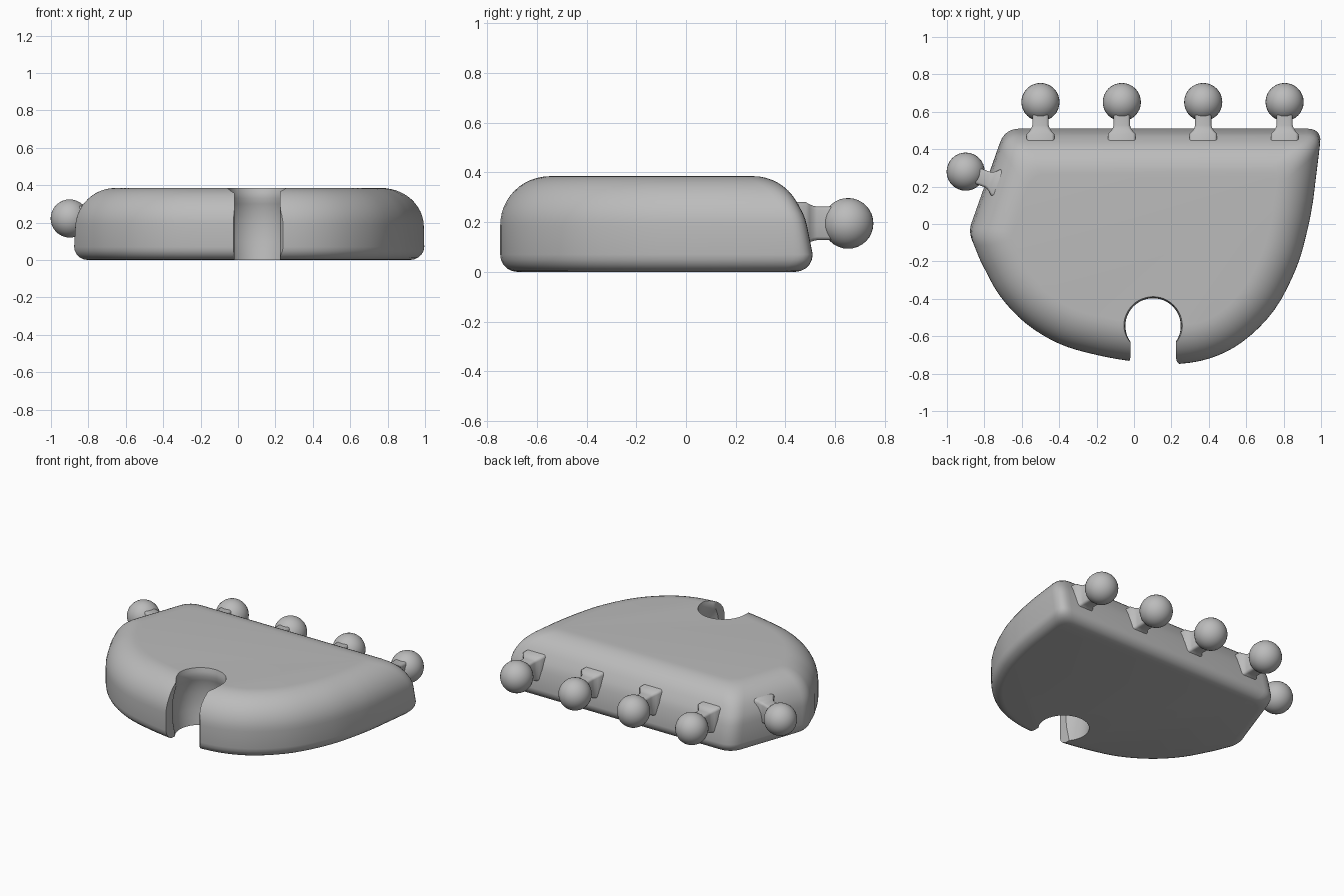
import bpy, bmesh, math
from mathutils import Vector

cube = bpy.data.objects.get("Cube")
if cube:
    bpy.data.objects.remove(cube, do_unlink=True)

grey = bpy.data.materials.new("plain grey")
grey.use_nodes = True
COLOUR = (0.5, 0.5, 0.5, 1)
grey.diffuse_color = COLOUR
grey.node_tree.nodes["Principled BSDF"].inputs["Base Color"].default_value = COLOUR


def loft(name, rings, angle=35):
    """Skin a stack of equal-length rings and cap both ends."""
    bm = bmesh.new()
    loops = [[bm.verts.new(p) for p in ring] for ring in rings]
    n = len(loops[0])
    for a, b in zip(loops, loops[1:]):
        for i in range(n):
            j = (i + 1) % n
            bm.faces.new((a[i], a[j], b[j], b[i]))
    bm.faces.new(loops[0])
    bm.faces.new(loops[-1])
    bmesh.ops.recalc_face_normals(bm, faces=bm.faces)
    mesh = bpy.data.meshes.new(name)
    bm.to_mesh(mesh)
    bm.free()
    ob = bpy.data.objects.new(name, mesh)
    bpy.context.collection.objects.link(ob)
    mesh.materials.append(grey)
    smooth(ob, angle)
    return ob


def smooth(ob, angle):
    bpy.ops.object.select_all(action='DESELECT')
    ob.select_set(True)
    bpy.context.view_layer.objects.active = ob
    bpy.ops.object.shade_smooth_by_angle(angle=math.radians(angle))


def spline(points, steps):
    """Catmull-Rom samples through the points."""
    p = [Vector(q) for q in points]
    p = [2 * p[0] - p[1]] + p + [2 * p[-1] - p[-2]]
    out = []
    for a, b, c, d in zip(p, p[1:], p[2:], p[3:]):
        for k in range(steps):
            t = k / steps
            out.append(0.5 * (2 * b + (c - a) * t + (2 * a - 5 * b + 4 * c - d) * t ** 2
                              + (3 * b - a - 3 * c + d) * t ** 3))
    return out + [p[-2]]


# Palm outline, anticlockwise: three corners, then the curved front
corners = [Vector((1.005, 0.51)), Vector((-0.69, 0.51)), Vector((-0.885, -0.04))]
front = spline([(-0.82, -0.2), (-0.72, -0.38), (-0.58, -0.53), (-0.4, -0.64), (-0.2, -0.70),
                (0, -0.735), (0.2, -0.75), (0.4, -0.72), (0.58, -0.63), (0.75, -0.46),
                (0.87, -0.23), (0.93, -0.02), (0.957, 0.12)], 4)
outline = corners + front
radii = [0.08, 0.08, 0.05]


def palm_ring(inset, lean, z):
    """Inset outline; the back edge leans in more, the thumb edge a little."""
    n = len(outline)
    dist = [inset] * n
    dist[0] += lean
    dist[1] += lean * 0.5
    normal = []
    for i in range(n):
        e = (outline[(i + 1) % n] - outline[i]).normalized()
        normal.append(Vector((-e.y, e.x)))
    pts = []
    for i in range(n):
        a, b, da, db = normal[i - 1], normal[i], dist[i - 1], dist[i]
        det = a.x * b.y - a.y * b.x
        if abs(da - db) < 1e-6 or abs(det) < 1e-4:
            v = (a + b) * da / (1 + a.dot(b))
        else:
            v = Vector((da * b.y - db * a.y, a.x * db - b.x * da)) / det
        pts.append(outline[i] + v)
    ring = []
    for i, p in enumerate(pts):
        if i >= len(radii):
            ring.append((p.x, p.y, z))
            continue
        to_a, to_b = pts[i - 1] - p, pts[(i + 1) % n] - p
        r = min(radii[i], 0.45 * to_a.length, 0.45 * to_b.length)
        a, b = p + to_a.normalized() * r, p + to_b.normalized() * r
        for k in range(7):
            t = k / 6
            q = a * (1 - t) ** 2 + p * 2 * t * (1 - t) + b * t ** 2
            ring.append((q.x, q.y, z))
    return ring


# Palm side profile: small round below, large round above
HEIGHT, LOW, HIGH = 0.385, 0.07, 0.2
profile = []
for k in range(6):
    t = math.pi / 2 * k / 5
    profile.append((LOW * (1 - math.sin(t)), LOW * (1 - math.cos(t))))
for k in range(13):
    t = math.pi / 2 * k / 12
    profile.append((HIGH * (1 - math.cos(t)), HEIGHT - HIGH + HIGH * math.sin(t)))
rings = [palm_ring(d, 0.04 * min(max((z - LOW) / 0.2, 0), 1), z) for d, z in profile]
palm = loft("palm", rings)

# Wrist socket: hollow turned bowl plus an open neck at the front
CX, CY = 0.102, -0.545
bowl = [(0.155, -0.05), (0.155, 0.0), (0.162, 0.05), (0.17, 0.1), (0.174, 0.15), (0.174, 0.21),
        (0.168, 0.26), (0.158, 0.3), (0.148, 0.33), (0.15, 0.36), (0.157, 0.387), (0.157, 0.45)]
socket = loft("socket_cutter", [
    [(CX + r * math.cos(k * math.tau / 48), CY + r * math.sin(k * math.tau / 48), z)
     for k in range(48)] for r, z in bowl])
half = [(0.122, CY), (0.122, -0.715), (0.127, -0.735), (0.15, -0.76), (0.15, -0.9)]
plan = [(CX + x, y) for x, y in half] + [(CX - x, y) for x, y in reversed(half)]
neck = loft("neck_cutter", [[(x, y, z) for x, y in plan] for z in (-0.06, 0.46)])
for cutter in (socket, neck):
    cutter.hide_render = True
    mod = palm.modifiers.new("cut", 'BOOLEAN')
    mod.object = cutter
    mod.solver = 'EXACT'
    bpy.context.view_layer.objects.active = palm
    bpy.ops.object.modifier_apply(modifier=mod.name)
    bpy.data.objects.remove(cutter, do_unlink=True)
smooth(palm, 35)


# Finger joints: a ball on a short rounded post that flares into the palm
def joint(name, ball, direction):
    ball, out = Vector(ball), Vector(direction).normalized()
    side = Vector((-out.y, out.x, 0))
    bpy.ops.mesh.primitive_uv_sphere_add(segments=32, ring_count=16, radius=0.102, location=ball)
    ob = bpy.context.object
    ob.name = name + "_ball"
    ob.data.materials.append(grey)
    smooth(ob, 60)
    sections = []
    for back, flare in ((0.05, 0), (0.125, 0), (0.14, 0.005), (0.155, 0.015), (0.17, 0.03), (0.26, 0.03)):
        w, h, r = 0.044 + flare, 0.068 + flare * 0.6, 0.018
        ring = []
        for k in range(16):
            t = math.tau * (k + 0.5) / 16
            c, s = math.cos(t), math.sin(t)
            u = math.copysign(w - r, c) + r * c
            v = math.copysign(h - r, s) + r * s
            ring.append(ball - out * back + side * u + Vector((0, 0, v)))
        sections.append(ring)
    loft(name + "_post", sections, 50)


for i in range(4):
    joint(f"finger_{i + 1}", (-0.5 + 0.435 * i, 0.652, 0.195), (0, 1, 0))
joint("thumb", (-0.9, 0.28, 0.222), (-0.94, 0.34, 0))
